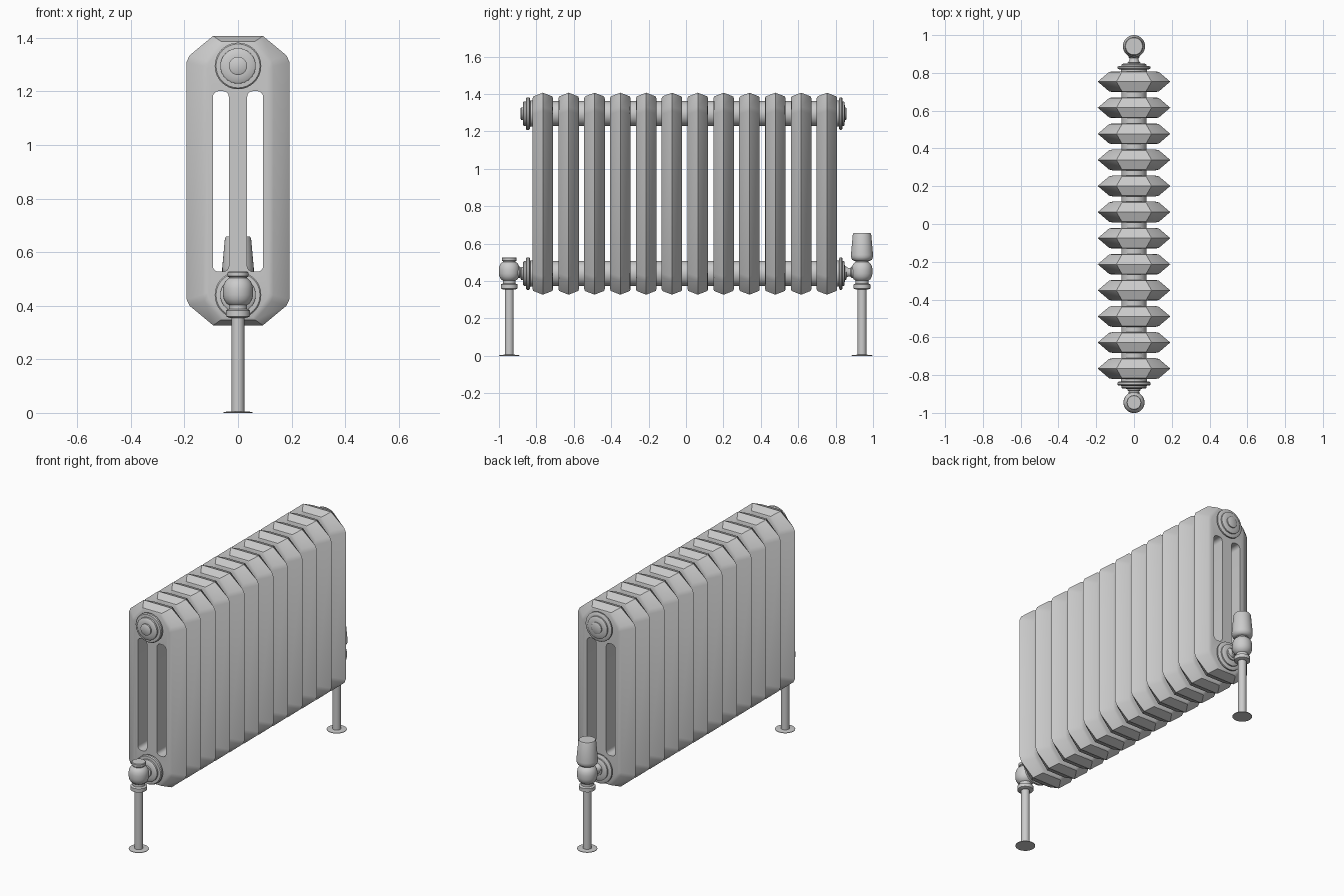
import bpy, bmesh, math
from mathutils import Vector

if "Cube" in bpy.data.objects:
    bpy.data.objects.remove(bpy.data.objects["Cube"])

N, PITCH, Y0 = 12, 0.1381, -0.006      # sections, spacing, centre of the row
Z_TOP, Z_LOW, Z_MID = 1.295, 0.44, 0.867


def finish(name, bm, angle=40):
    bmesh.ops.recalc_face_normals(bm, faces=bm.faces)
    me = bpy.data.meshes.new(name)
    bm.to_mesh(me)
    bm.free()
    ob = bpy.data.objects.new(name, me)
    bpy.context.collection.objects.link(ob)
    smooth(ob, angle)
    return ob


def activate(ob):
    bpy.ops.object.select_all(action='DESELECT')
    ob.select_set(True)
    bpy.context.view_layer.objects.active = ob


def smooth(ob, angle):
    activate(ob)
    bpy.ops.object.shade_smooth_by_angle(angle=math.radians(angle))


def skin(bm, loops):
    """Join a stack of equal point loops and cap both ends."""
    rings = [[bm.verts.new(p) for p in lp] for lp in loops]
    n = len(rings[0])
    for a, b in zip(rings, rings[1:]):
        for i in range(n):
            j = (i + 1) % n
            bm.faces.new((a[i], a[j], b[j], b[i]))
    bm.faces.new(rings[0])
    bm.faces.new(rings[-1])


def lathe(name, profile, origin, axis=(0, 0, 1), sides=32):
    """Turn (radius, height) pairs around an axis."""
    q = Vector((0, 0, 1)).rotation_difference(Vector(axis))
    loops = []
    for r, h in profile:
        loops.append([Vector(origin) + q @ Vector((r * math.cos(t), r * math.sin(t), h))
                      for t in (2 * math.pi * i / sides for i in range(sides))])
    bm = bmesh.new()
    skin(bm, loops)
    return finish(name, bm)


# radiator section: chamfered outline swelling from a central ridge
quarter = [(0.192, 0.443), (0.181, 0.467), (0.093, 0.54)]
outline = (quarter + [(-x, z) for x, z in reversed(quarter)]
           + [(-x, -z) for x, z in quarter] + [(x, -z) for x, z in reversed(quarter)])
layers = [(0.078, 0.03, -0.055), (0.06, 0.02, -0.051), (0, 0, 0),
          (0.06, 0.02, 0.051), (0.078, 0.03, 0.055)]
y_first = Y0 - PITCH * (N - 1) / 2
bm = bmesh.new()
skin(bm, [[(x * (0.192 - dx) / 0.192, y_first + y, Z_MID + z * (0.54 - dz) / 0.54)
           for x, z in outline] for dx, dz, y in layers])
section = finish("radiator_sections", bm)

# two rounded slots leave three columns in each section
bm = bmesh.new()
for side in (-1, 1):
    loop = []
    for sx, sz, start in ((1, 1, 0), (-1, 1, 90), (-1, -1, 180), (1, -1, 270)):
        for k in range(5):
            t = math.radians(start + k * 22.5)
            loop.append((side * 0.064 + sx * 0.008 + 0.022 * math.cos(t),
                         0.864 + sz * 0.315 + 0.022 * math.sin(t)))
    skin(bm, [[(x, y_first + y, z) for x, z in loop] for y in (-0.1, 0.1)])
cutter = finish("slot_cutter", bm)
cutter.hide_render = True
mod = section.modifiers.new("slots", 'BOOLEAN')
mod.operation, mod.object, mod.solver = 'DIFFERENCE', cutter, 'EXACT'
activate(section)
bpy.ops.object.modifier_apply(modifier="slots")
bpy.data.objects.remove(cutter)
smooth(section, 45)
arr = section.modifiers.new("row", 'ARRAY')
arr.count = N
arr.use_relative_offset = False
arr.use_constant_offset = True
arr.constant_offset_displace = (0, PITCH, 0)

# connecting tubes and stepped end bushes
half = PITCH * (N - 1) / 2 + 0.055
for label, z in (("upper", Z_TOP), ("lower", Z_LOW)):
    lathe(label + "_connecting_tube", [(0.067, -half - 0.005), (0.067, half + 0.005)],
          (0, Y0, z), (0, 1, 0))
    for end, d, f in (("front", -1, 1.0), ("back", 1, 0.78)):
        prof = [(0.07, -0.01), (0.07, 0.012), (0.082, 0.014), (0.087, 0.019), (0.087, 0.03),
                (0.082, 0.035), (0.066, 0.036), (0.066, 0.046), (0.06, 0.051),
                (0.034, 0.052), (0.034, 0.06), (0.028, 0.064)]
        lathe(f"{label}_{end}_bush", [(r, h * f) for r, h in prof],
              (0, Y0 + d * half, z), (0, d, 0))

# valves, floor pipes and floor plates
body = [(0.032, 0.355), (0.045, 0.36), (0.045, 0.382), (0.034, 0.387), (0.034, 0.402),
        (0.045, 0.41), (0.053, 0.425), (0.056, 0.44), (0.056, 0.463), (0.053, 0.48),
        (0.045, 0.494), (0.034, 0.503), (0.034, 0.515)]
for end, y, d in (("front", -0.945, 1), ("back", 0.941, -1)):
    lathe(end + "_floor_plate", [(0.055, 0), (0.055, 0.003), (0.03, 0.006)], (0, y, 0))
    lathe(end + "_floor_pipe", [(0.024, 0.001), (0.024, 0.37)], (0, y, 0), sides=24)
    lathe(end + "_valve_body", body, (0, y, 0))
    lathe(end + "_valve_arm", [(0.03, 0.03), (0.03, 0.056), (0.024, 0.062), (0.024, 0.075),
                               (0.034, 0.09), (0.034, 0.11)], (0, y, 0.447), (0, d, 0), 24)

lathe("lockshield_cap", [(0.036, 0.507), (0.039, 0.51), (0.039, 0.524), (0.036, 0.527)],
      (0, -0.945, 0))
lathe("valve_head", [(0.04, 0.507), (0.052, 0.513), (0.059, 0.528), (0.059, 0.54),
                     (0.049, 0.65), (0.045, 0.658)], (0, 0.941, 0))
